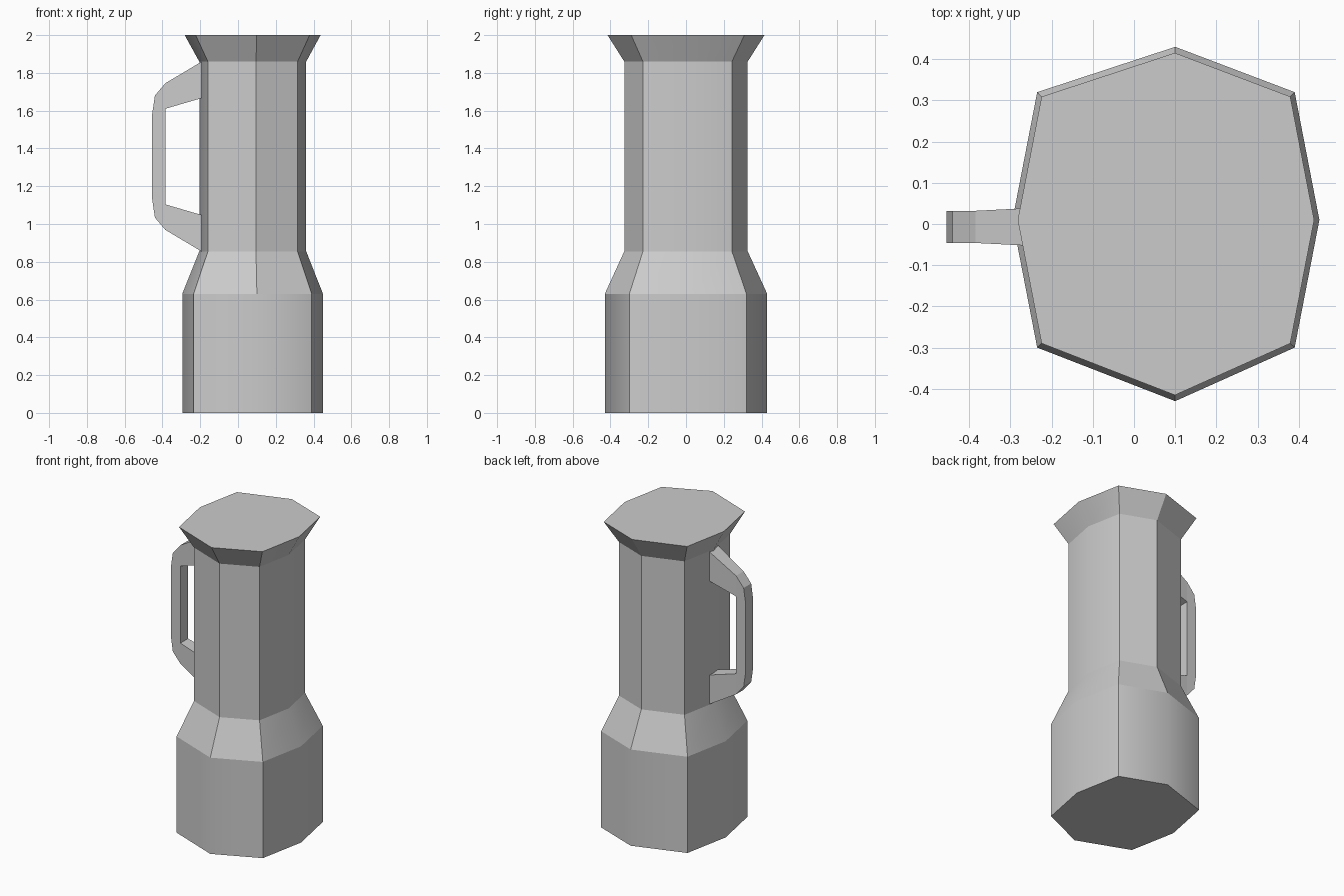
import bpy
import bmesh
from mathutils import Vector

cube = bpy.data.objects.get("Cube")
if cube:
    bpy.data.objects.remove(cube, do_unlink=True)

grey = bpy.data.materials.new("plain_grey")
grey.use_nodes = True
colour = (0.6, 0.6, 0.6, 1)
grey.diffuse_color = colour
grey.node_tree.nodes["Principled BSDF"].inputs["Base Color"].default_value = colour


def finish(name, bm):
    bmesh.ops.recalc_face_normals(bm, faces=bm.faces[:])
    mesh = bpy.data.meshes.new(name)
    bm.to_mesh(mesh)
    bm.free()
    mesh.materials.append(grey)
    obj = bpy.data.objects.new(name, mesh)
    bpy.context.collection.objects.link(obj)
    return obj


# Jug body: one uneven octagon, scaled about its axis at each level
AXIS_X = 0.08
OUTLINE = [(0.1, -0.43), (0.39, -0.3), (0.45, 0.01), (0.39, 0.32),
           (0.1, 0.43), (-0.235, 0.32), (-0.295, 0.01), (-0.235, -0.3)]
LEVELS = [(0, 1), (0.63, 1), (0.855, 0.76), (1.86, 0.76), (2, 0.966)]

bm = bmesh.new()
rings = [[bm.verts.new((AXIS_X + (x - AXIS_X) * s, y * s, z)) for x, y in OUTLINE]
         for z, s in LEVELS]
count = len(OUTLINE)
for low, high in zip(rings, rings[1:]):
    for i in range(count):
        j = (i + 1) % count
        bm.faces.new((low[i], low[j], high[j], high[i])).smooth = True
bm.faces.new(rings[0][::-1])
bm.faces.new(rings[-1])

# Creases: every level line, the four corners, and front and back above the base
for edge in bm.edges:
    edge.smooth = False
for k, (low, high) in enumerate(zip(rings, rings[1:])):
    for i in range(count):
        shallow = i in (2, 6)
        front_or_back = i in (0, 4)
        if shallow or (front_or_back and k == 0):
            bm.edges.get((low[i], high[i])).smooth = True
finish("jug_body", bm)

# Handle: upper half of the bracket (outer point, inner point, half width), mirrored in z
MID_Z = 1.357
HALF = [((-0.17, 0.516), (-0.17, 0.316), 0.05),
        ((-0.385, 0.388), (-0.385, 0.253), 0.039),
        ((-0.44, 0.323), (-0.385, 0.253), 0.039),
        ((-0.455, 0.22), (-0.385, 0.22), 0.039)]
MID_Y = -0.007

bm = bmesh.new()
path = [(o, i, w, 1) for o, i, w in HALF] + [(o, i, w, -1) for o, i, w in HALF[::-1]]
sections = []
for outer, inner, w, sign in path:
    corners = [(outer, -w), (outer, w), (inner, w), (inner, -w)]
    sections.append([bm.verts.new((p[0], MID_Y + dy, MID_Z + sign * p[1]))
                     for p, dy in corners])
for a, b in zip(sections, sections[1:]):
    for i in range(4):
        j = (i + 1) % 4
        bm.faces.new((a[i], a[j], b[j], b[i]))
bm.faces.new(sections[0])
bm.faces.new(sections[-1][::-1])
bmesh.ops.remove_doubles(bm, verts=bm.verts[:], dist=0.0005)
finish("handle", bm)
